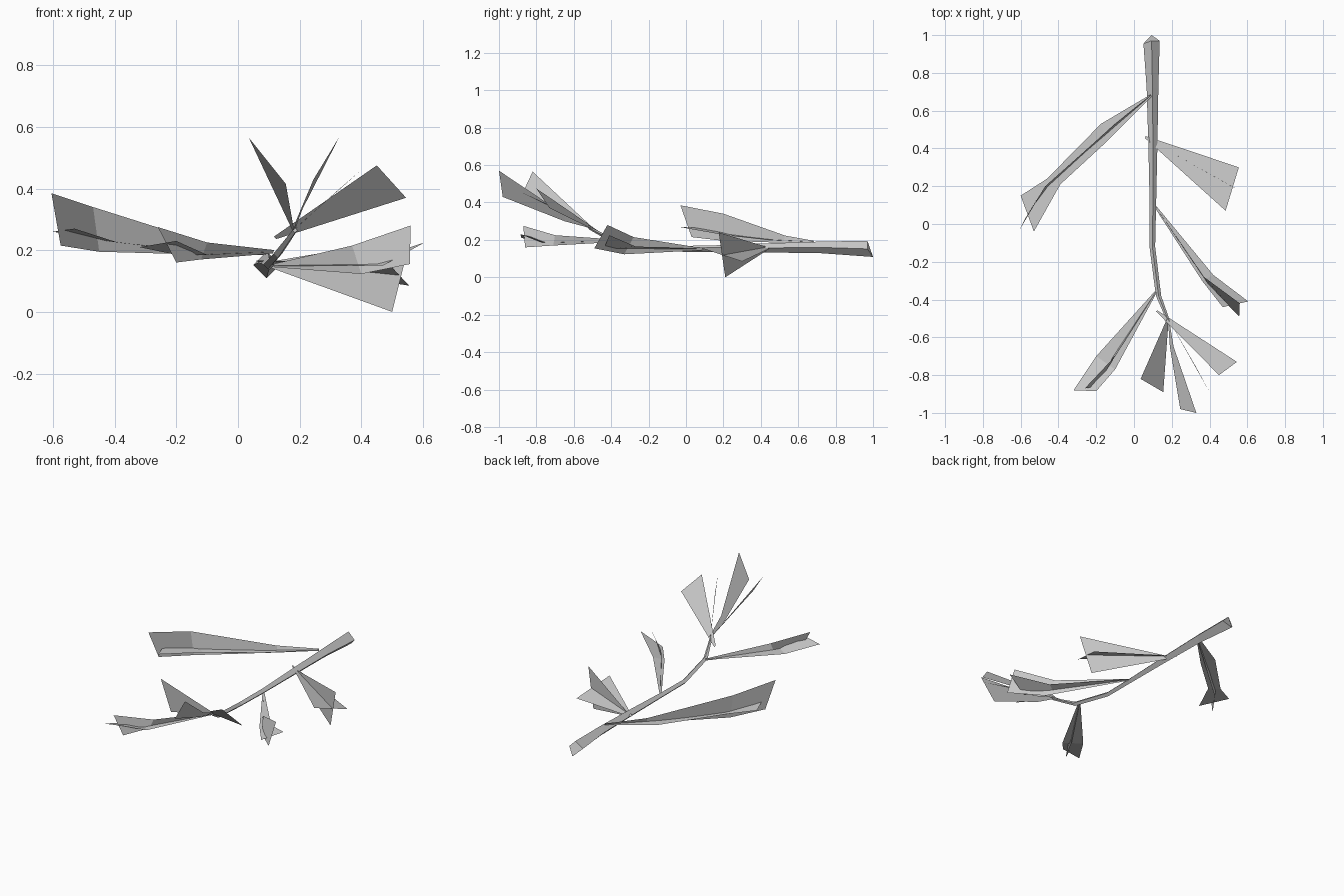
import bpy
from mathutils import Vector


def make(name, verts, faces):
    mesh = bpy.data.meshes.new(name)
    mesh.from_pydata([Vector(v) for v in verts], [], faces)
    mesh.update()
    obj = bpy.data.objects.new(name, mesh)
    bpy.context.collection.objects.link(obj)
    return obj


def card(name, root, *pairs):
    """Flat blade: starts at a narrow root and widens through pairs of edge points."""
    r = Vector(root)
    a, b = Vector(pairs[0][0]), Vector(pairs[0][1])
    d = (a - b).normalized() * 0.006
    verts = [r + d, r - d]
    for p in pairs:
        verts += p
    faces = [(2 * i, 2 * i + 1, 2 * i + 3, 2 * i + 2) for i in range(len(pairs))]
    return make(name, verts, faces)


# Main stem: four-sided tapering tube (x, y, z, radius)
path = [(0.093, 0.97, 0.152, 0.043), (0.098, 0.72, 0.16, 0.031),
        (0.10, 0.42, 0.157, 0.024), (0.10, 0.1, 0.152, 0.017),
        (0.097, -0.12, 0.153, 0.015), (0.13, -0.38, 0.19, 0.014),
        (0.185, -0.52, 0.265, 0.008)]
verts, faces = [], []
for x, y, z, r in path:
    lean = 0.35 * r if y > 0.9 else 0
    verts += [(x - r, y - lean, z), (x, y, z + r), (x + r, y, z), (x, y + lean * 2, z - r)]
for i in range(len(path) - 1):
    for k in range(4):
        a, b = 4 * i + k, 4 * i + (k + 1) % 4
        faces.append((a, b, b + 4, a + 4))
n = 4 * (len(path) - 1)
faces += [(3, 2, 1, 0), (n, n + 1, n + 2, n + 3)]
make("stem", verts, faces)

# Back left twig: upright and flat crossed cards
root = (0.09, 0.68, 0.19)
card("back_left_upright", root,
     ((-0.10, 0.53, 0.223), (-0.09, 0.52, 0.185)),
     ((-0.47, 0.20, 0.34), (-0.45, 0.20, 0.195)),
     ((-0.605, -0.03, 0.385), (-0.575, 0.03, 0.215)))
card("back_left_flat", root,
     ((-0.175, 0.53, 0.20), (-0.14, 0.44, 0.20)),
     ((-0.46, 0.24, 0.235), (-0.39, 0.21, 0.225)),
     ((-0.60, 0.15, 0.26), (-0.53, -0.04, 0.27)))

# Front left twig
root = (0.115, -0.36, 0.195)
card("front_left_upright", root,
     ((-0.10, -0.70, 0.225), (-0.12, -0.71, 0.17)),
     ((-0.26, -0.87, 0.275), (-0.20, -0.86, 0.16)))
card("front_left_flat", root,
     ((-0.20, -0.70, 0.185), (-0.10, -0.77, 0.185)),
     ((-0.32, -0.88, 0.21), (-0.20, -0.885, 0.23)))

# Right middle twig
root = (0.115, 0.09, 0.15)
card("right_middle_upright", root,
     ((0.37, -0.28, 0.215), (0.40, -0.33, 0.123)),
     ((0.56, -0.42, 0.28), (0.557, -0.49, 0.155)))
card("right_middle_flat", root,
     ((0.42, -0.27, 0.165), (0.36, -0.30, 0.15)),
     ((0.605, -0.41, 0.225), (0.47, -0.44, 0.15)))

# Right back leaf pair
card("right_back_upright", (0.09, 0.44, 0.155), ((0.56, 0.175, 0.24), (0.50, 0.21, 0.0)))
card("right_back_flat", (0.06, 0.46, 0.165), ((0.555, 0.30, 0.085), (0.485, 0.07, 0.16)))

# Leaf cluster at the tip
card("tip_centre", (0.182, -0.50, 0.265), ((0.21, -0.65, 0.335), (0.19, -0.65, 0.30)),
     ((0.33, -1.0, 0.57), (0.245, -0.98, 0.43)))
card("tip_left", (0.18, -0.50, 0.26), ((0.035, -0.82, 0.565), (0.155, -0.89, 0.415)))
card("tip_right_flat", (0.12, -0.46, 0.24), ((0.45, -0.80, 0.475), (0.545, -0.73, 0.37)))
card("tip_right_thin", (0.18, -0.50, 0.265), ((0.40, -0.89, 0.46), (0.33, -0.76, 0.40)))
